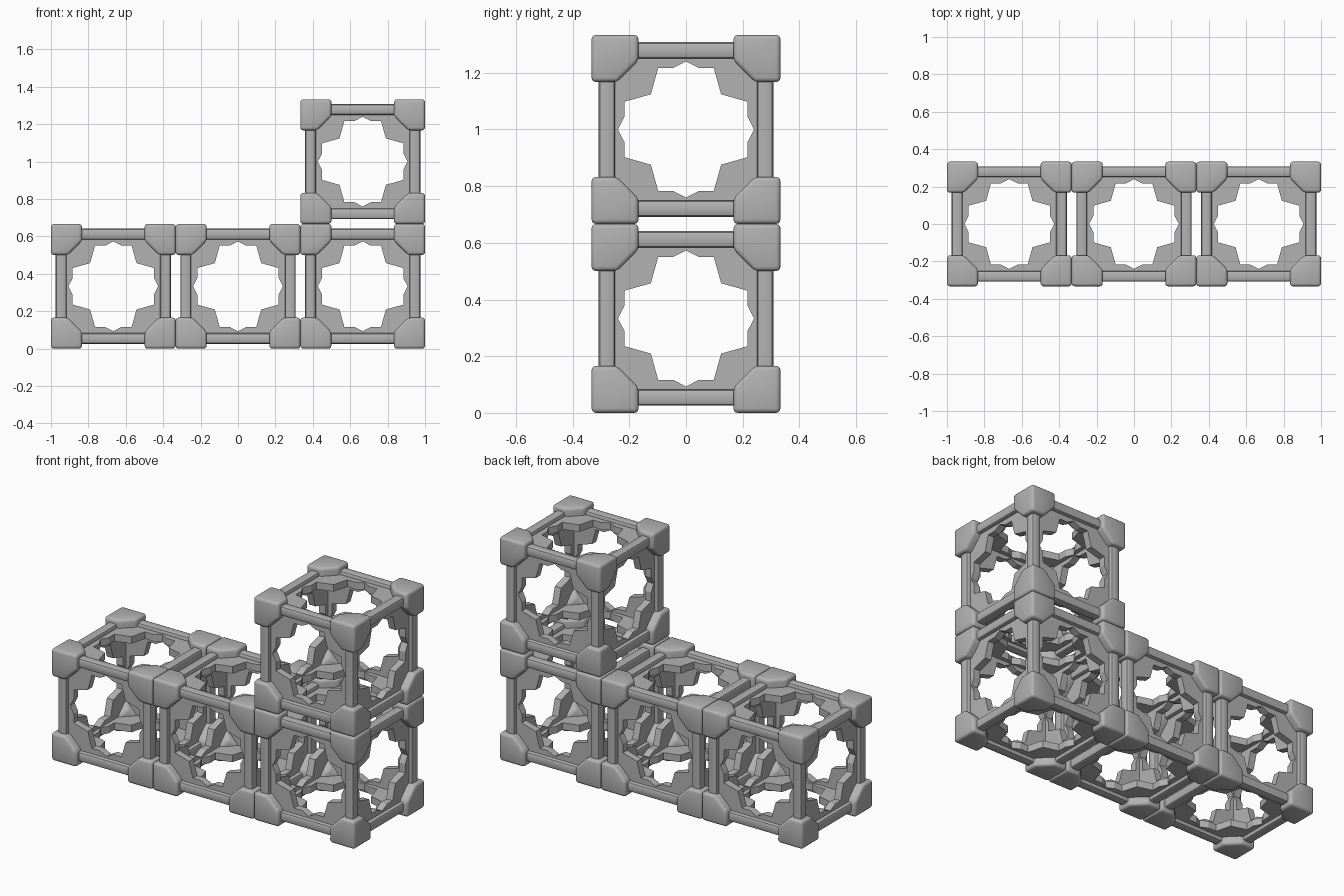
import bpy, bmesh, math
from itertools import product
from mathutils import Matrix, Vector

cube = bpy.data.objects.get("Cube")
if cube:
    bpy.data.objects.remove(cube, do_unlink=True)

grey = bpy.data.materials.new("mid_grey")
grey.use_nodes = True
colour = (0.45, 0.45, 0.45, 1)
grey.diffuse_color = colour
grey.node_tree.nodes["Principled BSDF"].inputs["Base Color"].default_value = colour

HALF = 1 / 3                 # half the width of one cell
CORNER = 0.166               # size of a corner block
BAR_OUT, BAR_IN = 0.308, 0.25
PANEL_OUT, PANEL_IN = 0.285, 0.243


def box(bm, lo, hi):
    """Add a box between two opposite points."""
    lo, hi = Vector(lo), Vector(hi)
    m = Matrix.Translation((lo + hi) / 2) @ Matrix.Diagonal((*(hi - lo), 1))
    return bmesh.ops.create_cube(bm, size=1, matrix=m)["verts"]


def finish(bm, name):
    bmesh.ops.recalc_face_normals(bm, faces=bm.faces[:])
    mesh = bpy.data.meshes.new(name)
    bm.to_mesh(mesh)
    bm.free()
    mesh.materials.append(grey)
    return mesh


def slice_off(bm, point, normal):
    """Cut away the side the normal points to and close the cut."""
    geom = bm.verts[:] + bm.edges[:] + bm.faces[:]
    bmesh.ops.bisect_plane(bm, geom=geom, plane_co=point, plane_no=normal, clear_outer=True)
    bmesh.ops.holes_fill(bm, edges=[e for e in bm.edges if e.is_boundary])


def corner_mesh():
    """Block with its three inward edges cut diagonally and all edges rounded."""
    bm = bmesh.new()
    inner = HALF - CORNER
    box(bm, [inner] * 3, [HALF] * 3)
    for axis in range(3):
        normal = Vector((-1, -1, -1))
        normal[axis] = 0
        point = Vector([inner] * 3)
        point[(axis + 1) % 3] += 0.075
        slice_off(bm, point, normal)
    bmesh.ops.remove_doubles(bm, verts=bm.verts[:], dist=0.0005)
    bmesh.ops.bevel(bm, geom=bm.edges[:], offset=0.016, segments=3, profile=0.5,
                    affect='EDGES', clamp_overlap=True)
    one = bm.copy()
    bm.free()
    block = finish(one, "corner_block")
    # repeat the block at all eight corners
    bm = bmesh.new()
    for signs in product((-1, 1), repeat=3):
        start = len(bm.verts)
        bm.from_mesh(block)
        bm.verts.ensure_lookup_table()
        bmesh.ops.transform(bm, matrix=Matrix.Diagonal((*signs, 1)), verts=bm.verts[start:])
    return finish(bm, "corner_blocks")


def bar_mesh():
    """Twelve chamfered bars along the edges of the cell."""
    bm = bmesh.new()
    reach = HALF - CORNER / 2
    for axis in range(3):
        for s, t in product((-1, 1), repeat=2):
            lo, hi = [-reach] * 3, [reach] * 3
            for k, sign in (((axis + 1) % 3, s), ((axis + 2) % 3, t)):
                lo[k], hi[k] = sorted((sign * BAR_IN, sign * BAR_OUT))
            verts = box(bm, lo, hi)
            edges = {e for v in verts for e in v.link_edges
                     if abs(e.verts[0].co[axis] - e.verts[1].co[axis]) > reach}
            bmesh.ops.bevel(bm, geom=list(edges), offset=0.014, segments=2,
                            profile=0.5, affect='EDGES')
    return finish(bm, "edge_bars")


def panel_mesh():
    """Six plates, each with a stepped, toothed opening."""
    quarter = [(0.24, 0), (0.217, 0.045), (0.217, 0.098), (0.124, 0.124),
               (0.098, 0.217), (0.045, 0.217)]
    opening = []
    for turn in range(4):
        r = Matrix.Rotation(turn * math.pi / 2, 2)
        opening += [r @ Vector(p) for p in quarter]
    # outer rim points lie on the square straight out from each opening point
    edge = BAR_IN + 0.02
    rim = [p * (edge / max(abs(p.x), abs(p.y))) for p in opening]
    n = len(opening)
    bm = bmesh.new()
    turns = [Matrix.Rotation(i * math.pi / 2, 4, 'X') for i in range(4)]
    turns += [Matrix.Rotation(s * math.pi / 2, 4, 'Y') for s in (-1, 1)]
    for m in turns:
        rings = [[bm.verts.new(m @ Vector((p.x, p.y, z))) for p in ring]
                 for ring, z in ((rim, PANEL_OUT), (opening, PANEL_OUT),
                                 (opening, PANEL_IN), (rim, PANEL_IN))]
        for k in range(4):
            a, b = rings[k], rings[(k + 1) % 4]
            for i in range(n):
                j = (i + 1) % n
                bm.faces.new((a[i], a[j], b[j], b[i]))
    return finish(bm, "toothed_panels")


# Three cells in a row and one stacked on the right-hand end
parts = [corner_mesh(), bar_mesh(), panel_mesh()]
cells = {"left_end": (-2 * HALF, HALF), "middle": (0, HALF),
         "right_end": (2 * HALF, HALF), "upper": (2 * HALF, 3 * HALF)}
bpy.ops.object.select_all(action='DESELECT')
for cell, (x, z) in cells.items():
    for mesh in parts:
        ob = bpy.data.objects.new(f"{cell}_{mesh.name}", mesh)
        ob.location = (x, 0, z)
        bpy.context.collection.objects.link(ob)
        if cell == "upper" and mesh is not parts[2]:
            ob.select_set(True)
            bpy.context.view_layer.objects.active = ob
bpy.ops.object.shade_smooth_by_angle(angle=math.radians(35))
